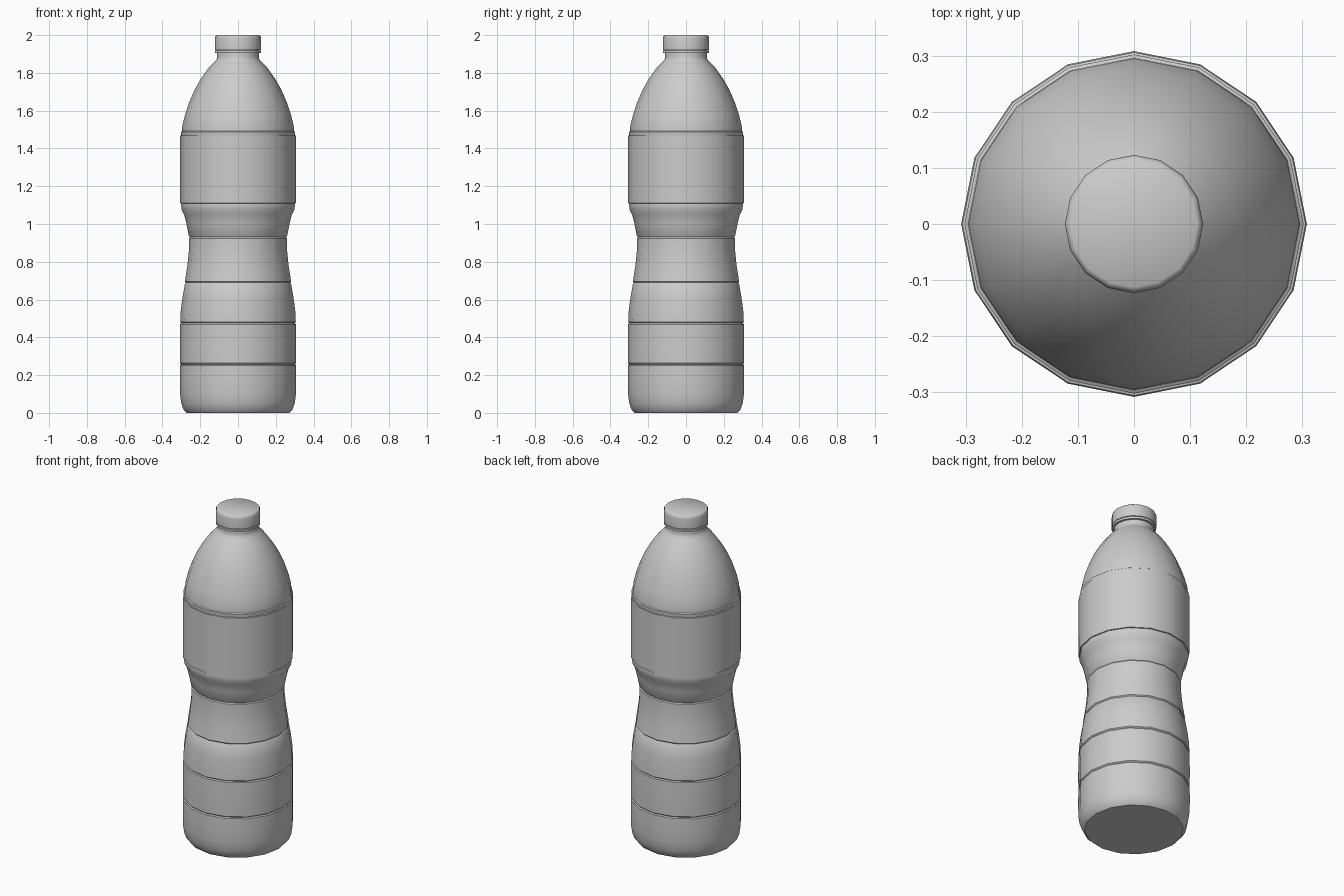
import bpy, bmesh, math

if "Cube" in bpy.data.objects:
    bpy.data.objects.remove(bpy.data.objects["Cube"])

SIDES = 16


def lathe(name, profile, cap_bottom=False, cap_top=False, angle=30):
    """Revolve (radius, z) points around z with 16 sides."""
    bm = bmesh.new()
    rings = []
    for r, z in profile:
        rings.append([bm.verts.new((r * math.cos(2 * math.pi * i / SIDES),
                                    r * math.sin(2 * math.pi * i / SIDES), z))
                      for i in range(SIDES)])
    for a, b in zip(rings, rings[1:]):
        for i in range(SIDES):
            j = (i + 1) % SIDES
            bm.faces.new((a[i], a[j], b[j], b[i]))
    if cap_bottom:
        bm.faces.new(rings[0][::-1])
    if cap_top:
        bm.faces.new(rings[-1])
    mesh = bpy.data.meshes.new(name)
    bm.to_mesh(mesh)
    bm.free()
    ob = bpy.data.objects.new(name, mesh)
    bpy.context.collection.objects.link(ob)
    bpy.ops.object.select_all(action='DESELECT')
    bpy.context.view_layer.objects.active = ob
    ob.select_set(True)
    bpy.ops.object.shade_smooth_by_angle(angle=math.radians(angle))
    return ob


def groove(r, z):
    """Small pinched ring between two body bands."""
    return [(r, z - 0.006), (r - 0.005, z), (r, z + 0.006)]


# Bottle body: base, ribbed grip, waist, label seat, shoulder and neck
body = [(0.272, 0.0), (0.287, 0.015), (0.300, 0.05), (0.307, 0.10)]
body += [(0.308, 0.18)] + groove(0.307, 0.257)
body += [(0.308, 0.36)] + groove(0.306, 0.475)
body += [(0.303, 0.54), (0.294, 0.61)] + groove(0.281, 0.69)
body += [(0.268, 0.78), (0.260, 0.86)] + groove(0.260, 0.93)
body += [(0.273, 1.00), (0.285, 1.05), (0.299, 1.075), (0.301, 1.10),
         (0.299, 1.12), (0.299, 1.46), (0.302, 1.475), (0.302, 1.488),
         (0.296, 1.492), (0.295, 1.52), (0.280, 1.58), (0.258, 1.645),
         (0.230, 1.71), (0.196, 1.77), (0.157, 1.825), (0.126, 1.858),
         (0.113, 1.872), (0.110, 1.885), (0.110, 1.92)]
lathe("bottle_body", body, cap_bottom=True, cap_top=True)

# Label sleeve wrapped around the upper body
lathe("label_sleeve", [(0.299, 1.108), (0.306, 1.11), (0.306, 1.468), (0.299, 1.47)])

# Tamper ring under the cap
lathe("cap_ring", [(0.108, 1.905), (0.123, 1.905), (0.123, 1.918), (0.108, 1.918)])

# Screw cap with a softened top edge
lathe("screw_cap", [(0.108, 1.922), (0.123, 1.922), (0.123, 1.985),
                    (0.120, 1.995), (0.113, 2.0)],
      cap_top=True, angle=50)
